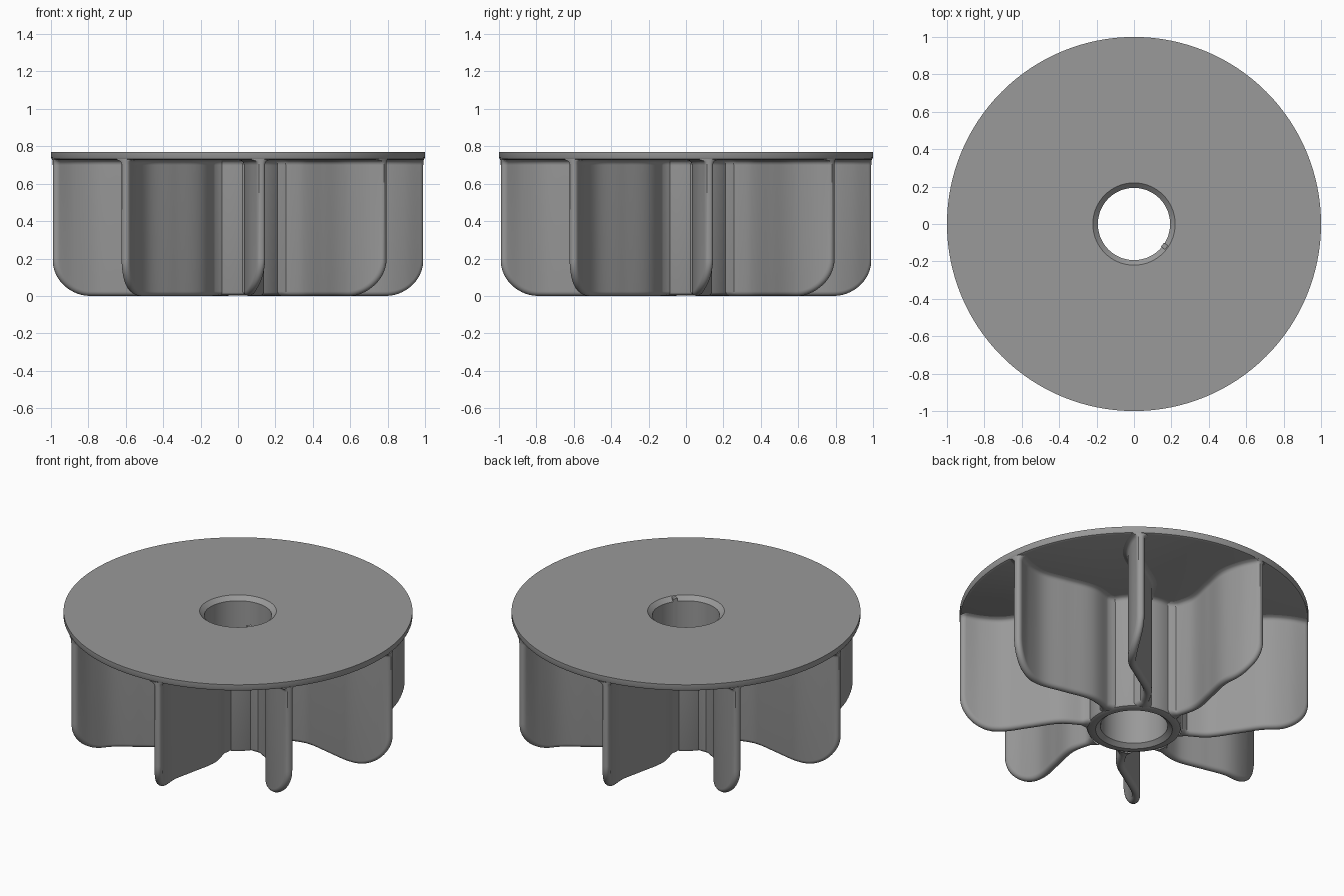
import bpy, bmesh, math
from mathutils import Vector

if "Cube" in bpy.data.objects:
    bpy.data.objects.remove(bpy.data.objects["Cube"])

PLATE_Z = 0.727     # underside of the plate
HALF = 0.024        # half blade thickness
TIP = 0.99          # blade tip radius
CORNER = 0.2        # rounded lower corner of a blade
HUB = 0.272         # hub outer radius

grey = bpy.data.materials.new("dark_grey")
grey.diffuse_color = (0.32, 0.32, 0.32, 1)
grey.use_nodes = True
grey.node_tree.nodes["Principled BSDF"].inputs["Base Color"].default_value = grey.diffuse_color


def finish(name, bm):
    bmesh.ops.remove_doubles(bm, verts=bm.verts, dist=1e-5)
    bmesh.ops.recalc_face_normals(bm, faces=bm.faces)
    me = bpy.data.meshes.new(name)
    bm.to_mesh(me)
    bm.free()
    me.materials.append(grey)
    ob = bpy.data.objects.new(name, me)
    bpy.context.collection.objects.link(ob)
    bpy.ops.object.select_all(action='DESELECT')
    bpy.context.view_layer.objects.active = ob
    ob.select_set(True)
    bpy.ops.object.shade_smooth_by_angle(angle=math.radians(35))
    return ob


def lathe(name, profile, steps=128):
    bm = bmesh.new()
    rings = []
    for k in range(steps):
        a = 2 * math.pi * k / steps
        rings.append([bm.verts.new((r * math.cos(a), r * math.sin(a), z)) for r, z in profile])
    n = len(profile)
    for k in range(steps):
        p, q = rings[k], rings[(k + 1) % steps]
        for i in range(n):
            j = (i + 1) % n
            bm.faces.new((p[i], p[j], q[j], q[i]))
    return finish(name, bm)


# Sideways sway of the blade against radius (S curve)
SWAY = [(0.22, 0.06), (0.30, 0.09), (0.42, 0.115), (0.59, 0.084),
        (0.75, 0.055), (0.88, 0.08), (0.99, 0.132)]


def slope_at(i):
    a, b = SWAY[max(i - 1, 0)], SWAY[min(i + 1, len(SWAY) - 1)]
    return (b[1] - a[1]) / (b[0] - a[0])


def sway(r):
    i = 0
    while i < len(SWAY) - 2 and r > SWAY[i + 1][0]:
        i += 1
    (r0, t0), (r1, t1) = SWAY[i], SWAY[i + 1]
    d = r1 - r0
    u = (r - r0) / d
    return ((2*u**3 - 3*u**2 + 1) * t0 + (u**3 - 2*u**2 + u) * d * slope_at(i)
            + (3*u**2 - 2*u**3) * t1 + (u**3 - u**2) * d * slope_at(i + 1))


def fillet(x, size):
    """Widening of a concave fillet, x = distance from the wall."""
    u = min(max(1 - x / size, 0), 1)
    return size * (1 - math.sqrt(1 - u * u))


def place(r, w, z):
    """Point at radius r, offset w across the blade, height z (front blade)."""
    d = (sway(r + 0.01) - sway(r - 0.01)) / 0.02
    k = math.hypot(1, d)
    p = Vector((sway(r) + w / k, -(r - w * d / k), z))
    size = math.hypot(p.x, p.y)
    if size > 0.997:                     # stay inside the plate rim
        p.x, p.y = p.x * 0.997 / size, p.y * 0.997 / size
    return p


def half_width(r, z):
    return HALF + fillet(PLATE_Z - z, 0.028) + fillet(r - HUB + 0.002, 0.03)


# Hub and plate turned as one body
under = [(HUB + fillet(0.03 * k / 5, 0.03), PLATE_Z - 0.03 * k / 5) for k in range(5, -1, -1)]
lathe("plate_and_hub",
      [(0.193, 0.025), (0.22, 0.003), (HUB - 0.02, 0.003), (HUB - 0.006, 0.009), (HUB, 0.023)]
      + under +
      [(0.985, PLATE_Z), (0.996, 0.732), (1.0, 0.741), (1.0, 0.77), (0.22, 0.77), (0.193, 0.745)])

# One blade: path along its lower edge and round the corner
path = []
for k in range(31):
    path.append((0.255 + (TIP - CORNER - 0.255) * k / 30, 0.0, 0.0, 1.0))
for k in range(1, 15):
    a = math.pi / 2 * k / 14
    path.append((TIP - CORNER + CORNER * math.sin(a), CORNER * (1 - math.cos(a)),
                 -math.sin(a), math.cos(a)))
tops = [PLATE_Z + 0.004] + [PLATE_Z - 0.028 * k / 5 for k in range(6)]
ARC = 8


def edge_arc(p, z_fixed=None):
    r, z, nr, nz = p
    pts = []
    for k in range(ARC + 1):
        a = math.pi * k / ARC
        inset = HALF * (1 - math.sin(a))
        zz = z + nz * inset if z_fixed is None else z_fixed
        rr = r + nr * inset
        rim = r + nr * HALF
        pts.append(place(rr, -math.cos(a) * half_width(rim, zz), zz))
    return pts


def column(p, side):
    r = p[0] + p[2] * HALF
    return [place(r, side * half_width(r, z), z) for z in tops]


def bridge(bm, rows):
    vs = [[bm.verts.new(c) for c in row] for row in rows]
    for a, b in zip(vs, vs[1:]):
        for i in range(len(a) - 1):
            bm.faces.new((a[i], a[i + 1], b[i + 1], b[i]))


def make_blade(index):
    bm = bmesh.new()
    # sides and lower rounded edge
    bridge(bm, [column(p, -1) + edge_arc(p) + column(p, 1)[::-1] for p in path])
    # rounded upright tip
    last = path[-1]
    bridge(bm, [edge_arc(last)] + [edge_arc(last, z) for z in reversed(tops)])
    ob = finish("blade_%d" % index, bm)
    ob.rotation_euler.z = math.radians(45 * index)


for i in range(8):
    make_blade(i)

# Small rib along the bore
bm = bmesh.new()
bmesh.ops.create_cube(bm, size=1)
bmesh.ops.scale(bm, vec=(0.04, 0.026, 0.735), verts=bm.verts)
bmesh.ops.translate(bm, vec=(0.208, 0, 0.3975), verts=bm.verts)
rib = finish("bore_rib", bm)
rib.rotation_euler.z = math.radians(-36)
